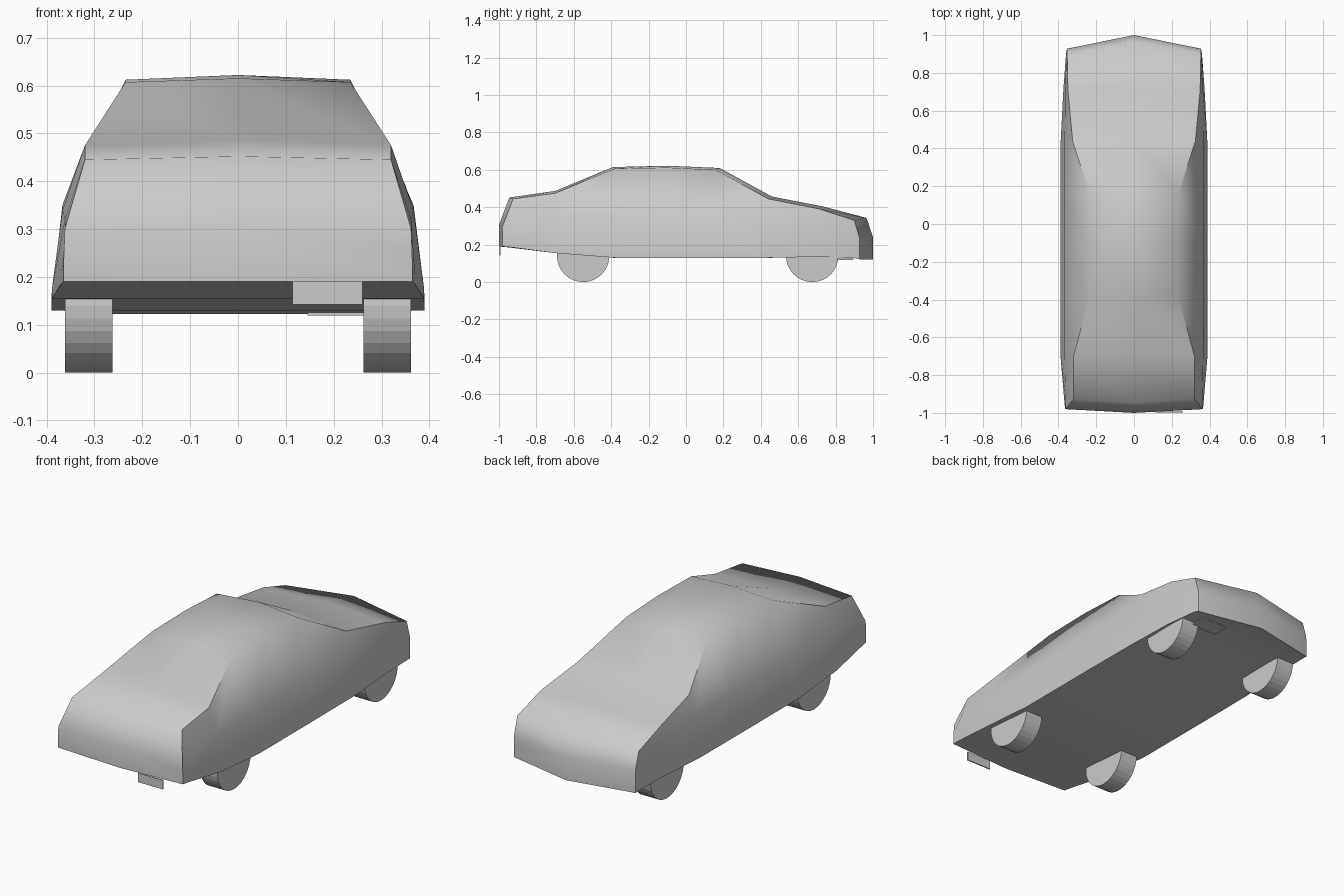
import bpy
import bmesh
import math
from mathutils import Matrix

cube = bpy.data.objects.get("Cube")
if cube:
    bpy.data.objects.remove(cube, do_unlink=True)

grey = bpy.data.materials.new("plain_grey")
grey.use_nodes = True
grey.diffuse_color = (0.6, 0.6, 0.6, 1)
grey.node_tree.nodes["Principled BSDF"].inputs["Base Color"].default_value = (0.6, 0.6, 0.6, 1)


def make_object(name, bm, angle):
    bmesh.ops.recalc_face_normals(bm, faces=bm.faces)
    mesh = bpy.data.meshes.new(name)
    bm.to_mesh(mesh)
    bm.free()
    mesh.materials.append(grey)
    obj = bpy.data.objects.new(name, mesh)
    bpy.context.collection.objects.link(obj)
    bpy.ops.object.select_all(action="DESELECT")
    obj.select_set(True)
    bpy.context.view_layer.objects.active = obj
    bpy.ops.object.shade_smooth_by_angle(angle=math.radians(angle))
    return obj


def box(name, centre, size):
    bm = bmesh.new()
    bmesh.ops.create_cube(bm, size=1, matrix=Matrix.Translation(centre) @ Matrix.Diagonal((*size, 1)))
    return make_object(name, bm, 20)


# Body stations: centre y, corner y, bottom z, sill half width,
# belt half width, belt z, top half width, top edge z, top centre z
stations = [
    (-1.00, -0.98, 0.19, 0.365, 0.364, 0.25, 0.362, 0.30, 0.305),
    (-0.945, -0.925, 0.185, 0.37, 0.362, 0.32, 0.32, 0.445, 0.452),
    (-0.70, -0.70, 0.155, 0.389, 0.367, 0.34, 0.32, 0.475, 0.487),
    (-0.39, -0.38, 0.13, 0.39, 0.367, 0.35, 0.235, 0.607, 0.615),
    (-0.10, -0.10, 0.13, 0.39, 0.367, 0.35, 0.235, 0.612, 0.622),
    (0.18, 0.16, 0.13, 0.39, 0.367, 0.35, 0.235, 0.60, 0.61),
    (0.46, 0.44, 0.13, 0.388, 0.367, 0.34, 0.325, 0.445, 0.457),
    (0.73, 0.71, 0.135, 0.374, 0.365, 0.31, 0.35, 0.392, 0.405),
    (0.965, 0.90, 0.128, 0.36, 0.357, 0.25, 0.354, 0.33, 0.343),
    (1.00, 0.928, 0.122, 0.355, 0.355, 0.18, 0.354, 0.235, 0.24),
]

bm = bmesh.new()
rings = []
for yc, ye, zb, ws, wb, zbelt, wt, zt, zc in stations:
    side = [(ws, zb), (ws, zb + 0.02), (wb, zbelt), (wt, zt)]
    ring = [(0, yc, zb)] + [(x, ye, z) for x, z in side] + [(0, yc, zc)]
    ring += [(-x, ye, z) for x, z in reversed(side)]
    rings.append([bm.verts.new(p) for p in ring])
for a, b in zip(rings, rings[1:]):
    for i in range(len(a)):
        j = (i + 1) % len(a)
        bm.faces.new((a[i], a[j], b[j], b[i]))
# End caps in matching strips from left to right
for r in (rings[0], rings[-1]):
    n = len(r)
    bm.faces.new((r[0], r[1], r[2], r[3], r[4], r[5]))
    bm.faces.new((r[5], r[6], r[7], r[8], r[n - 1], r[0]))
make_object("car_body", bm, 62)

# Four wheels with closed flat sides
for end, y in (("rear", 0.675), ("front", -0.55)):
    for side, s in (("left", 1), ("right", -1)):
        bm = bmesh.new()
        place = Matrix.Translation((s * 0.312, y, 0.14)) @ Matrix.Rotation(math.pi / 2, 4, "Y")
        bmesh.ops.create_cone(bm, cap_ends=True, segments=32, radius1=0.14,
                              radius2=0.14, depth=0.10, matrix=place)
        make_object(f"{end}_{side}_wheel", bm, 5)

# Small plates hanging below the two ends
box("front_hanging_plate", (0.187, -0.995, 0.166), (0.146, 0.006, 0.048))
box("rear_under_plate", (0.22, 0.85, 0.122), (0.15, 0.09, 0.006))
